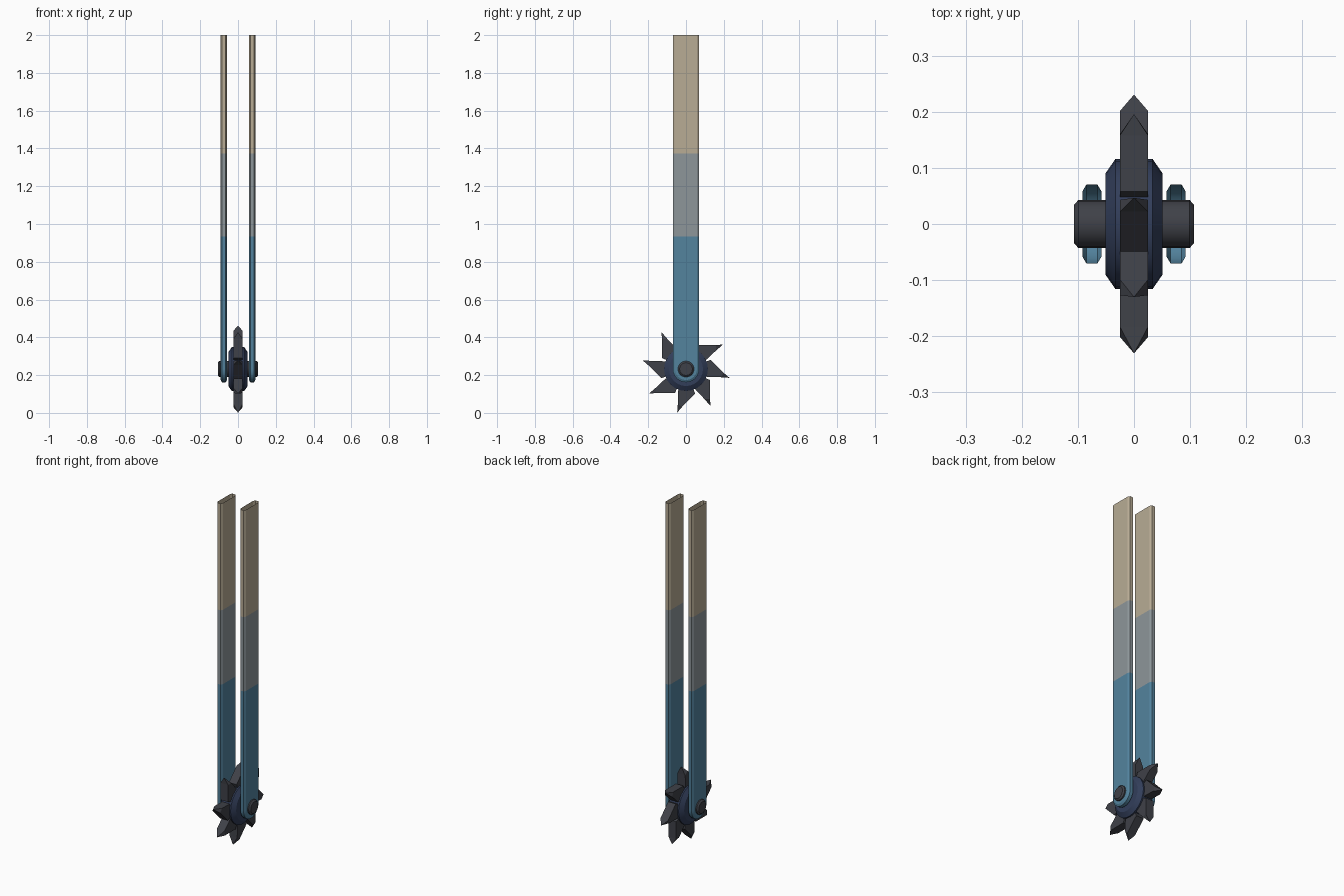
import bpy, bmesh, math
from mathutils import Vector, Matrix

if "Cube" in bpy.data.objects:
    bpy.data.objects.remove(bpy.data.objects["Cube"])

CZ = 0.232  # height of the wheel axis


def material(name, r, g, b):
    m = bpy.data.materials.new(name)
    lin = [(c / 255 / 12.92) if c < 10 else ((c / 255 + 0.055) / 1.055) ** 2.4 for c in (r, g, b)]
    m.diffuse_color = (*lin, 1)
    m.use_nodes = True
    m.node_tree.nodes["Principled BSDF"].inputs["Base Color"].default_value = m.diffuse_color
    return m


BLUE = material("steel_blue", 83, 131, 158)
GREY = material("worn_grey", 141, 150, 154)
BEIGE = material("beige", 184, 172, 149)
NAVY = material("navy", 50, 62, 90)
DARK = material("dark_iron", 63, 65, 72)


def finish(name, bm, mats, smooth=None):
    bmesh.ops.recalc_face_normals(bm, faces=bm.faces)
    me = bpy.data.meshes.new(name)
    bm.to_mesh(me)
    bm.free()
    for m in mats:
        me.materials.append(m)
    ob = bpy.data.objects.new(name, me)
    bpy.context.collection.objects.link(ob)
    if smooth:
        bpy.ops.object.select_all(action='DESELECT')
        ob.select_set(True)
        bpy.context.view_layer.objects.active = ob
        bpy.ops.object.shade_smooth_by_angle(angle=math.radians(smooth))
    return ob


def lathe(name, profile, sides, mat):
    """Closed solid turned around the wheel axis; profile is (x, radius)."""
    bm = bmesh.new()
    rings = []
    for x, r in profile:
        rings.append([bm.verts.new((x, r * math.cos(2 * math.pi * i / sides),
                                    CZ + r * math.sin(2 * math.pi * i / sides))) for i in range(sides)])
    for a, b in zip(rings, rings[1:]):
        for i in range(sides):
            j = (i + 1) % sides
            bm.faces.new((a[i], a[j], b[j], b[i]))
    bm.faces.new(rings[0])
    bm.faces.new(rings[-1])
    return finish(name, bm, [mat], 30)


def arm(name, cx):
    """Chamfered strap with a rounded foot, open at the top, three colour bands."""
    bm = bmesh.new()
    rings = []
    for dx, r in ((-0.017, 0.058), (-0.010, 0.07), (0.010, 0.07), (0.017, 0.058)):
        pts = [(-r, 2.0)]
        pts += [(-r * math.cos(math.pi * i / 12), CZ - r * math.sin(math.pi * i / 12)) for i in range(13)]
        pts += [(r, 2.0)]
        rings.append([bm.verts.new((cx + dx, y, z)) for y, z in pts])
    for a, b in zip(rings, rings[1:]):
        for i in range(len(a) - 1):
            bm.faces.new((a[i], a[i + 1], b[i + 1], b[i]))
    bm.faces.new(rings[0])
    bm.faces.new(rings[-1])
    for z in (0.935, 1.372):
        bmesh.ops.bisect_plane(bm, geom=bm.verts[:] + bm.edges[:] + bm.faces[:],
                               plane_co=(0, 0, z), plane_no=(0, 0, 1))
    for f in bm.faces:
        z = f.calc_center_median().z
        f.material_index = 0 if z < 0.935 else 1 if z < 1.372 else 2
    return finish(name, bm, [BLUE, GREY, BEIGE], 30)


# Two straps, wheel hub and axle
arm("left_arm", -0.075)
arm("right_arm", 0.075)
lathe("hub", [(-0.051, 0.09), (-0.033, 0.116), (0.033, 0.116), (0.051, 0.09)], 24, NAVY)
lathe("axle", [(-0.107, 0.034), (-0.099, 0.043), (0.099, 0.043), (0.107, 0.034)], 16, DARK)

# Eight hooked teeth, each tapering to a point
SIDE = [(0.04, 0.085), (0.058, 0.127), (0.158, 0.127), (0.160, 0.099), (0.108, 0.05), (0.08, 0.04)]
TIP = (0.196, 0.130)
bm = bmesh.new()
for k in range(8):
    rot = Matrix.Translation((0, 0, CZ)) @ Matrix.Rotation(k * math.pi / 4, 4, 'X')
    l, r = [[bm.verts.new(rot @ Vector((x, y, z))) for y, z in SIDE] for x in (-0.025, 0.025)]
    tip = bm.verts.new(rot @ Vector((0, *TIP)))
    for i in range(6):
        j = (i + 1) % 6
        if i == 2:  # pointed end
            for a, b in ((l[2], l[3]), (l[3], r[3]), (r[3], r[2]), (r[2], l[2])):
                bm.faces.new((a, b, tip))
        else:
            bm.faces.new((l[i], l[j], r[j], r[i]))
    bm.faces.new(l)
    bm.faces.new(r)
finish("teeth", bm, [DARK])
